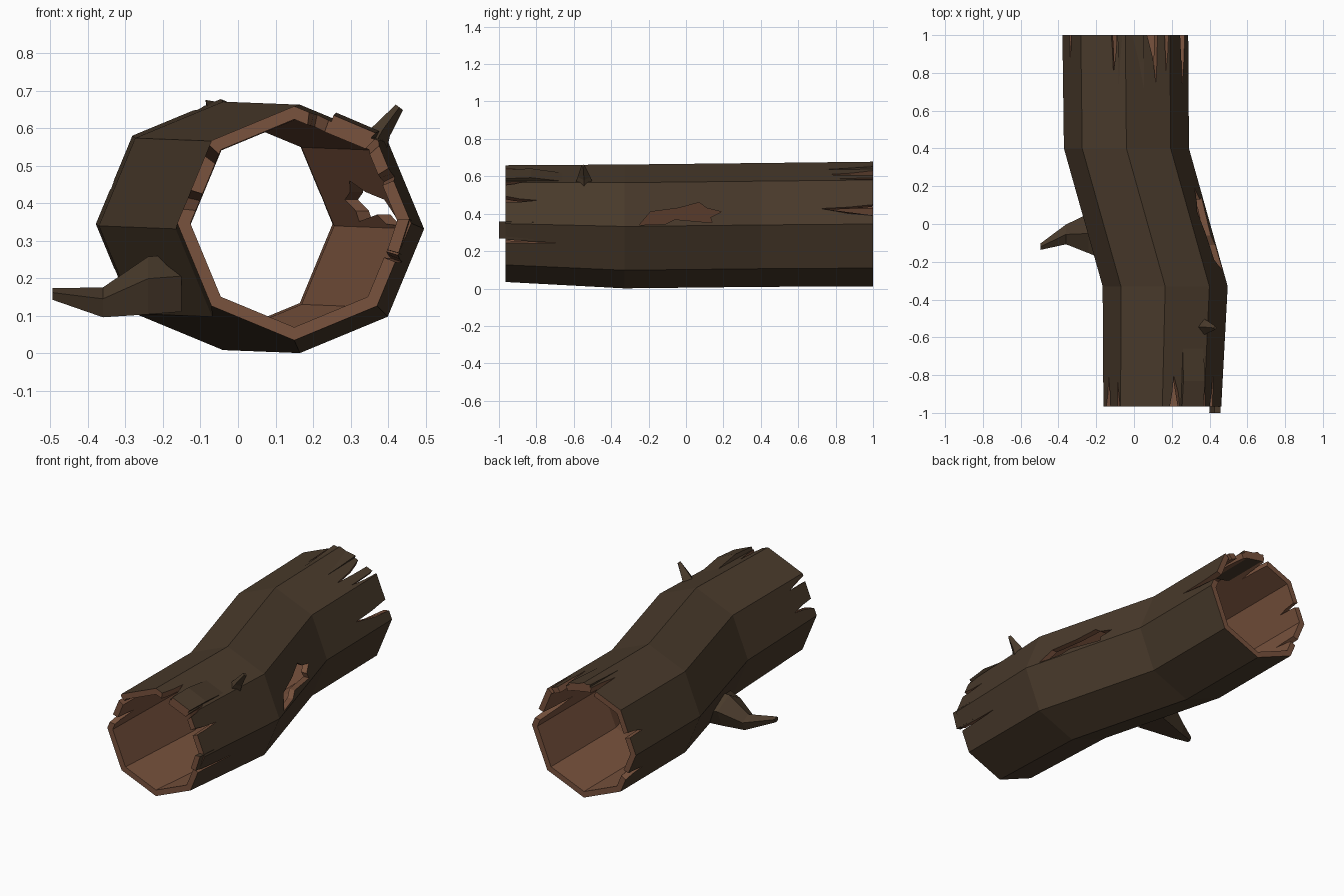
import bpy, bmesh
from math import sin, cos, radians
from mathutils import Vector

if "Cube" in bpy.data.objects:
    bpy.data.objects.remove(bpy.data.objects["Cube"])


def material(name, rgb):
    m = bpy.data.materials.new(name)
    m.diffuse_color = (*rgb, 1)
    m.use_nodes = True
    m.node_tree.nodes["Principled BSDF"].inputs["Base Color"].default_value = m.diffuse_color
    return m


BARK = material("bark", (0.066, 0.042, 0.024))
WOOD = material("inner_wood", (0.19, 0.085, 0.047))
WALL = 0.035
# stations along the log: y, centre x, centre z, radius
STATIONS = [(-0.965, 0.15, 0.347, 0.312), (-0.33, 0.165, 0.332, 0.331),
            (0.4, -0.04, 0.34, 0.331), (1.0, -0.046, 0.345, 0.333)]


def make_object(name, bm):
    bmesh.ops.recalc_face_normals(bm, faces=bm.faces)
    mesh = bpy.data.meshes.new(name)
    bm.to_mesh(mesh)
    bm.free()
    mesh.materials.append(BARK)
    mesh.materials.append(WOOD)
    ob = bpy.data.objects.new(name, mesh)
    bpy.context.collection.objects.link(ob)
    return ob


def station(y):
    for a, b in zip(STATIONS, STATIONS[1:]):
        if y <= b[0] or b is STATIONS[-1]:
            t = (y - a[0]) / (b[0] - a[0])
            return [a[i] + (b[i] - a[i]) * t for i in (1, 2, 3)]


def on_log(angle, y, offset=0.0):
    """Point on the octagonal log surface, pushed outwards by offset."""
    cx, cz, r = station(y)
    d = r * cos(radians(22.5)) / cos(radians(angle % 45 - 22.5)) + offset
    return Vector((cx + d * cos(radians(angle)), y, cz + d * sin(radians(angle))))


def prism(bm, bottom, top, mat=0):
    a = [bm.verts.new(p) for p in bottom]
    b = [bm.verts.new(p) for p in top]
    n = len(a)
    faces = [bm.faces.new(a), bm.faces.new(b[::-1])]
    faces += [bm.faces.new((a[i], a[(i + 1) % n], b[(i + 1) % n], b[i])) for i in range(n)]
    for f in faces:
        f.material_index = mat


# hollow eight-sided trunk
bm = bmesh.new()
outer, inner = [[[bm.verts.new(on_log(45 * k, s[0], off)) for k in range(8)]
                 for s in STATIONS] for off in (0, -WALL)]
for k in range(8):
    j = (k + 1) % 8
    for i in range(len(STATIONS) - 1):
        bm.faces.new((outer[i][k], outer[i][j], outer[i + 1][j], outer[i + 1][k]))
        bm.faces.new((inner[i][k], inner[i][j], inner[i + 1][j], inner[i + 1][k])).material_index = 1
    for i in (0, -1):
        bm.faces.new((outer[i][k], outer[i][j], inner[i][j], inner[i][k])).material_index = 1
trunk = make_object("hollow_trunk", bm)

# split cracks at both ends: end, angle, half width, apex shift, depth
CRACKS = [(-1, 77, 6, 2, 0.16), (-1, 27, 4, -1, 0.17), (-1, 44, 2, 3, 0.12),
          (-1, 168, 6, -2, 0.16), (-1, 140, 3, 3, 0.14), (-1, -19, 2, 0, 0.3),
          (1, 63, 6, -4, 0.26), (1, 14, 6, 2, 0.28), (1, 101, 3, 1, 0.2),
          (1, 48, 2, 1, 0.2), (1, 160, 3, 2, 0.12), (1, 207, 5, -2, 0.14)]
bm = bmesh.new()
for end, ang, half, shift, depth in CRACKS:
    y0 = STATIONS[0][0] if end < 0 else STATIONS[-1][0]
    corners = [(ang - half, y0 + end * 0.02), (ang + half, y0 + end * 0.02),
               (ang + shift, y0 - end * depth)]
    prism(bm, [on_log(a, y, -0.12) for a, y in corners],
          [on_log(a, y, 0.12) for a, y in corners], 1)
# jagged hole in the right wall
HOLE = [(-0.25, 0.34), (-0.19, 0.41), (-0.04, 0.43), (0.07, 0.46), (0.11, 0.43),
        (0.19, 0.41), (0.13, 0.38), (0.14, 0.352), (-0.06, 0.37), (-0.11, 0.345)]
prism(bm, [(0.18, y, z) for y, z in HOLE], [(0.7, y, z) for y, z in HOLE], 1)
cutter = make_object("crack_cutter", bm)
cutter.hide_render = True

mod = trunk.modifiers.new("cracks", 'BOOLEAN')
mod.operation = 'DIFFERENCE'
mod.solver = 'EXACT'
mod.object = cutter
bpy.context.view_layer.objects.active = trunk
bpy.ops.object.modifier_apply(modifier=mod.name)
bpy.data.objects.remove(cutter)


# lifted bark plates and the protruding splinter
def plate(name, a0, a1, y_root, y_mid, y_end, lift_mid, lift_end):
    bm = bmesh.new()
    rows = []
    for y, lift in ((y_root, 0.0), (y_mid, lift_mid), (y_end, lift_end)):
        rows.append([bm.verts.new(on_log(a, y, o)) for a, o in
                     ((a0, -0.03), (a0, lift), (a1, lift), (a1, -0.03))])
    for r, s in zip(rows, rows[1:]):
        for i in range(4):
            bm.faces.new((r[i], r[(i + 1) % 4], s[(i + 1) % 4], s[i]))
    bm.faces.new(rows[0])
    bm.faces.new(rows[-1]).material_index = 1
    make_object(name, bm)


plate("front_bark_plate", 48, 70, -0.66, -0.83, -0.965, 0.025, 0.018)
plate("back_bark_plate", 72, 97, 0.72, 0.86, 1.0, 0.006, 0.014)
plate("front_splinter", -16, 2, -0.8, -0.96, -1.0, 0.001, 0.001)


# broken branch stubs: rings of centre and radii, lofted along a path
def stub(name, rings, axis_u, axis_v, sides):
    bm = bmesh.new()
    u, v = Vector(axis_u), Vector(axis_v)
    loops = []
    for centre, ru, rv in rings:
        loops.append([bm.verts.new(Vector(centre) + u * ru * cos(radians(90 + 360 * k / sides))
                                   + v * rv * sin(radians(90 + 360 * k / sides)))
                      for k in range(sides)])
    for a, b in zip(loops, loops[1:]):
        for k in range(sides):
            j = (k + 1) % sides
            bm.faces.new((a[k], a[j], b[j], b[k]))
    bm.faces.new(loops[0])
    bm.faces.new(loops[-1])
    make_object(name, bm)


stub("left_branch", [((-0.15, -0.05, 0.18), 0.15, 0.085), ((-0.24, -0.05, 0.173), 0.11, 0.085),
                     ((-0.36, -0.055, 0.132), 0.055, 0.044), ((-0.495, -0.12, 0.157), 0.018, 0.017)],
     (0, 1, 0), (0, 0, 1), 5)
stub("top_thorn", [((0.36, -0.545, 0.55), 0.05, 0.04), ((0.385, -0.545, 0.595), 0.035, 0.025),
                   ((0.43, -0.55, 0.656), 0.01, 0.012)],
     (0, 1, 0), (0.8, 0, -0.6), 4)
